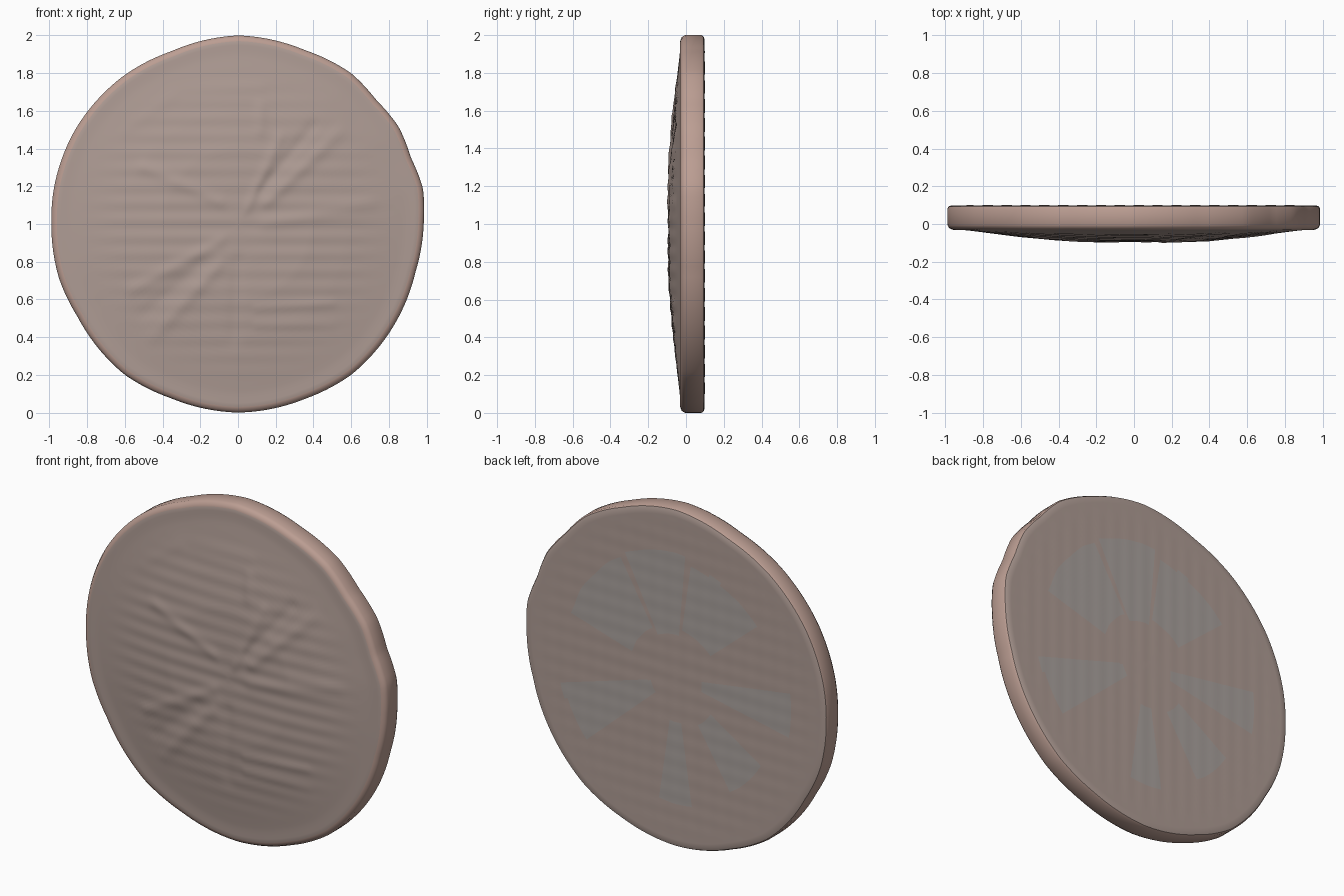
import bpy, bmesh, math
from math import sin, cos, pi, exp

if "Cube" in bpy.data.objects:
    bpy.data.objects.remove(bpy.data.objects["Cube"])

SEGS = 216

# slightly uneven, hand-cut outline: (angle in degrees, radius)
OUTLINE = [(0, .985), (11, .999), (21, .982), (31, .996), (42, .985), (53, 1.0), (69, .988),
           (90, 1.0), (111, .982), (128, .993), (150, .998), (168, .995), (180, .99),
           (197, .992), (210, .983), (233, 1.0), (249, .99), (270, 1.0), (291, .993),
           (307, 1.0), (329, .985), (345, .975), (360, .985)]
# domed front: (radius, height towards -y)
DOME = [(0, .093), (.2, .092), (.4, .087), (.6, .069), (.75, .051), (.9, .033), (1.01, .029)]
# soft raised (+) and sunken (-) strokes on the front: x0, z0, x1, z1, height, width
STROKES = [(.05, .08, .22, .45, .008, .03), (.16, .12, .55, .5, .010, .035),
           (.12, .18, .4, .52, -.008, .03), (.12, .5, .12, .62, .007, .03),
           (-.1, -.1, -.56, -.35, .008, .035), (-.1, -.22, -.45, -.6, .008, .035),
           (-.2, -.22, -.5, -.48, -.007, .04), (-.1, .12, -.5, .3, .007, .035),
           (-.4, .7, .12, .72, .006, .03), (-.6, .5, -.35, .68, .006, .03),
           (.1, -.45, .5, -.42, .005, .02), (.1, -.54, .5, -.54, .005, .02),
           (.15, 0, .7, .1, .006, .04), (.0, -.2, -.02, -.6, -.006, .04)]
# pale fan patches on the back: start angle, end angle, inner and outer radius
PATCHES = [(16, 60, .3, .72), (64, 95, .25, .74), (99, 140, .3, .7), (172, 191, .18, .75),
           (214, 238, .27, .68), (262, 279, .25, .75), (318, 343, .18, .78)]


def lerp(table, t):
    for (a, va), (b, vb) in zip(table, table[1:]):
        if t <= b:
            u = (t - a) / (b - a)
            return va + (vb - va) * u
    return table[-1][1]


def stroke(x, z, x0, z0, x1, z1, h, w):
    dx, dz = x1 - x0, z1 - z0
    t = max(0, min(1, ((x - x0) * dx + (z - z0) * dz) / (dx * dx + dz * dz)))
    d2 = (x - x0 - t * dx) ** 2 + (z - z0 - t * dz) ** 2
    return h * exp(-d2 / (w * w))


def front_y(x, z, r):
    fade = max(0, min(1, (.85 - r) / .2))
    relief = sum(stroke(x, z, *s) for s in STROKES)
    return max(-.1, -lerp(DOME, r) - fade * (.7 * relief + .0015 * sin(z * 2 * pi / .09)))


def back_y(x, z, r):
    fade = max(0, min(1, (.95 - r) / .1))
    return .099 + fade * (.0005 * sin(z * 2 * pi / .1) + .0005 * sin(x * 2 * pi / .1))


def material(name, rgb):
    m = bpy.data.materials.new(name)
    m.diffuse_color = (*rgb, 1)
    m.use_nodes = True
    m.node_tree.nodes["Principled BSDF"].inputs["Base Color"].default_value = m.diffuse_color
    return m


bm = bmesh.new()
radii = [lerp(OUTLINE, i * 360 / SEGS) for i in range(SEGS)]


def ring(scale, height):
    verts = []
    for i, rad in enumerate(radii):
        a = 2 * pi * i / SEGS
        x, z = rad * scale * cos(a), rad * scale * sin(a)
        y = height(x, z, scale) if callable(height) else height
        verts.append(bm.verts.new((x, y, z + 1)))
    return verts


# rings run from the front centre, round the rim, to the back centre
steps = [.97 * (k + 1) / 46 for k in range(46)]
front = [ring(s, front_y) for s in steps]
rim = [ring(.99, -.022), ring(1.0, -.005), ring(1.0, .08), ring(.993, .093)]
back = [ring(s + .005, back_y) for s in reversed(steps)]
rings = front + rim + back
for k, (a, b) in enumerate(zip(rings, rings[1:])):
    for i in range(SEGS):
        j = (i + 1) % SEGS
        f = bm.faces.new((a[i], a[j], b[j], b[i]))
        if len(front) - 1 <= k < len(front) + len(rim) - 1:
            f.material_index = 1
        elif k >= len(front) + len(rim):
            c = f.calc_center_median()
            r, ang = math.hypot(c.x, c.z - 1), math.degrees(math.atan2(c.z - 1, c.x)) % 360
            if any(p <= ang <= q and lo <= r <= hi for p, q, lo, hi in PATCHES):
                f.material_index = 2
for loop, y in ((rings[0], front_y(0, 0, 0)), (rings[-1], .099)):
    mid = bm.verts.new((0, y, 1))
    for i in range(SEGS):
        bm.faces.new((loop[i], loop[(i + 1) % SEGS], mid))
bmesh.ops.recalc_face_normals(bm, faces=bm.faces)

mesh = bpy.data.meshes.new("relief_disc")
bm.to_mesh(mesh)
bm.free()
mesh.materials.append(material("clay_face", (.43, .335, .30)))
mesh.materials.append(material("clay_rim", (.50, .34, .29)))
mesh.materials.append(material("pale_patch", (.40, .36, .34)))
disc = bpy.data.objects.new("relief_disc", mesh)
bpy.context.collection.objects.link(disc)
bpy.context.view_layer.objects.active = disc
disc.select_set(True)
bpy.ops.object.shade_smooth_by_angle(angle=math.radians(40))
